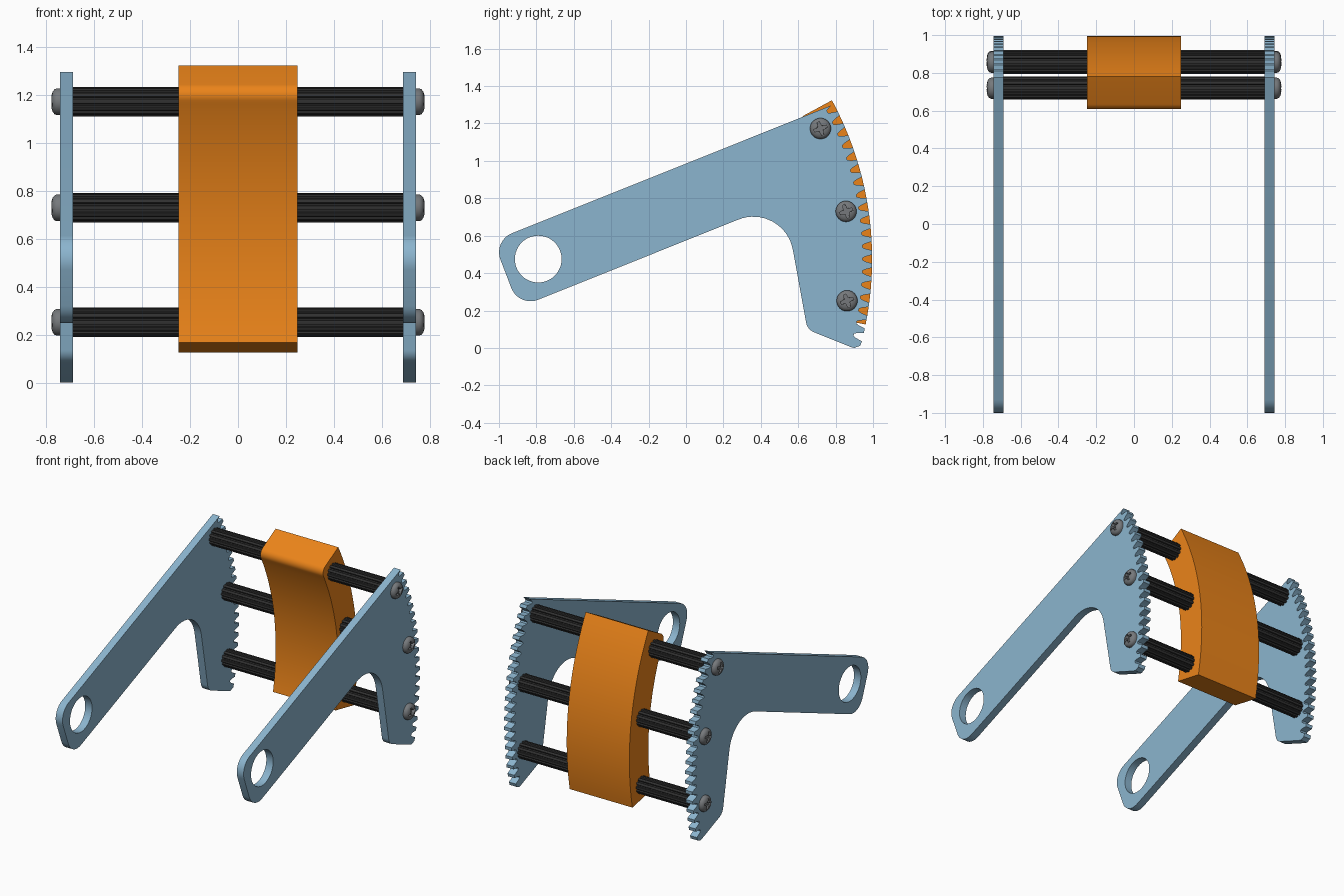
import bpy, bmesh
from math import sin, cos, pi, radians, acos, tan
from mathutils import Vector

if "Cube" in bpy.data.objects:
    bpy.data.objects.remove(bpy.data.objects["Cube"])

PIVOT = Vector((-0.79, 0.475))   # (y, z) of the arm pivot, centre of the gear arc
R_OUT = 1.785


def polar(r, deg, c=PIVOT):
    return c + Vector((r * cos(radians(deg)), r * sin(radians(deg))))


def circle(c, r, n):
    return [polar(r, 360 * i / n, Vector(c)) for i in range(n)]


def fillet(prev, p, nxt, r, n=10):
    """Rounded replacement for corner p."""
    prev, p, nxt = Vector(prev), Vector(p), Vector(nxt)
    a, b = (prev - p).normalized(), (nxt - p).normalized()
    half = acos(a.dot(b)) / 2
    c = p + (a + b).normalized() * (r / sin(half))
    s, e = p + a * r / tan(half) - c, p + b * r / tan(half) - c
    sweep = pi - 2 * half
    return [c + (s * sin(sweep * (1 - i / n)) + e * sin(sweep * i / n)) / sin(sweep)
            for i in range(n + 1)]


def material(name, rgb):
    m = bpy.data.materials.new(name)
    m.diffuse_color = (*rgb, 1)
    m.use_nodes = True
    m.node_tree.nodes["Principled BSDF"].inputs["Base Color"].default_value = m.diffuse_color
    return m


def finish(name, mesh, mat=None):
    mesh.shade_smooth()
    mesh.set_sharp_from_angle(angle=radians(30))
    if mat:
        mesh.materials.clear()
        mesh.materials.append(mat)
    ob = bpy.data.objects.new(name, mesh)
    bpy.context.collection.objects.link(ob)
    return ob


def prism(name, loops, x0, x1, mat=None):
    """Extrude (y, z) loops, with inner loops as holes, from x0 to x1."""
    cu = bpy.data.curves.new(name, 'CURVE')
    cu.dimensions, cu.fill_mode = '2D', 'BOTH'
    cu.extrude = (x1 - x0) / 2
    for pts in loops:
        sp = cu.splines.new('POLY')
        sp.points.add(len(pts) - 1)
        for q, p in zip(sp.points, pts):
            q.co = (p[0], p[1], 0, 1)
        sp.use_cyclic_u = True
    tmp = bpy.data.objects.new(name + "_curve", cu)
    bpy.context.collection.objects.link(tmp)
    bpy.context.view_layer.update()
    mesh = bpy.data.meshes.new_from_object(tmp.evaluated_get(bpy.context.evaluated_depsgraph_get()))
    bpy.data.objects.remove(tmp)
    bm = bmesh.new()
    bm.from_mesh(mesh)
    bmesh.ops.remove_doubles(bm, verts=bm.verts, dist=1e-5)
    for v in bm.verts:
        v.co = (v.co.z + (x0 + x1) / 2, v.co.x, v.co.y)
    bmesh.ops.recalc_face_normals(bm, faces=bm.faces)
    bm.to_mesh(mesh)
    bm.free()
    return finish(name, mesh, mat)


blue = material("blue_plate", (0.26, 0.46, 0.62))
orange = material("orange_block", (0.83, 0.23, 0.01))
black = material("black_rod", (0.03, 0.03, 0.03))
steel = material("dark_steel", (0.18, 0.19, 0.2))

# Side plates: toothed sector with a slanted arm
A, B, C, D = (-1.031, 0.573), (-0.894, 0.216), (0.524, 0.784), (0.649, 0.098)
TIP, FOOT = (0.778, 1.297), (0.88, 0.005)
outline = [(0.9, 0.0), (0.932, 0.012)]
for k in range(-6, 13):
    a = k * 2.25
    outline += [polar(r, a + d) for d, r in
                ((-0.75, R_OUT), (-0.45, 1.75), (-0.2, 1.735),
                 (0.2, 1.735), (0.45, 1.75), (0.75, R_OUT))]
outline.pop()
outline += [TIP]
outline += fillet(TIP, A, B, 0.11) + fillet(A, B, C, 0.11)
outline += fillet(B, C, D, 0.215, 16) + fillet(C, D, FOOT, 0.07)
outline += [FOOT]
hole = circle(PIVOT, 0.125, 48)
prism("right_side_plate", [outline, hole], 0.69, 0.744, blue)
prism("left_side_plate", [outline, hole], -0.744, -0.69, blue)

# Curved centre block
A0, A1, R_IN = -11.3, 28.4, 1.57
outer = [polar(R_OUT, A0 + (A1 - A0) * i / 32) for i in range(33)]
corner = fillet(outer[-1], polar(R_IN, A1), polar(R_IN, A1 - 3), 0.05, 8)
inner = [polar(R_IN, 26 + (A0 - 26) * i / 32) for i in range(33)]
prism("center_block", [outer + corner + inner], -0.248, 0.248, orange)

# Fluted cross rods
SPOTS = [(0.719, 1.173), (0.856, 0.73), (0.861, 0.252)]
for name, c in zip(("upper", "middle", "lower"), SPOTS):
    flutes = []
    for i in range(12):
        flutes += [polar(r, i * 30 + d, Vector(c)) for d, r in
                   ((-8, 0.06), (0, 0.061), (8, 0.06), (11, 0.051), (19, 0.051))]
    prism(name + "_rod", [flutes], -0.69, 0.69, black)

# Domed screw heads with cross recesses
CROSS = [(0.036, -0.006), (0.036, 0.006), (0.011, 0.011)]
DOME = [(0.0, 0.735), (0.056, 0.735), (0.056, 0.756), (0.052, 0.766),
        (0.042, 0.774), (0.026, 0.779), (0.0, 0.781)]
for side, s in (("right", 1), ("left", -1)):
    for name, c in zip(("upper", "middle", "lower"), SPOTS):
        bm = bmesh.new()
        vs = [bm.verts.new((s * x, c[0] + r, c[1])) for r, x in DOME]
        es = [bm.edges.new(p) for p in zip(vs, vs[1:])]
        bmesh.ops.spin(bm, geom=vs + es, cent=(0, *c), axis=(1, 0, 0),
                       angle=2 * pi, steps=32)
        bmesh.ops.remove_doubles(bm, verts=bm.verts, dist=1e-5)
        bmesh.ops.recalc_face_normals(bm, faces=bm.faces)
        mesh = bpy.data.meshes.new("screw")
        bm.to_mesh(mesh)
        bm.free()
        head = finish(f"{side}_{name}_screw", mesh, steel)
        star = []
        for q in range(4):
            t = radians(90 * q + 20)
            star += [(c[0] + u * cos(t) - v * sin(t), c[1] + u * sin(t) + v * cos(t))
                     for u, v in CROSS]
        x0, x1 = sorted((s * 0.757, s * 0.8))
        cutter = prism(f"{side}_{name}_cutter", [star], x0, x1, steel)
        cutter.hide_render = True
        cutter.hide_set(True)
        mod = head.modifiers.new("cross_recess", 'BOOLEAN')
        mod.operation, mod.solver, mod.object = 'DIFFERENCE', 'EXACT', cutter
